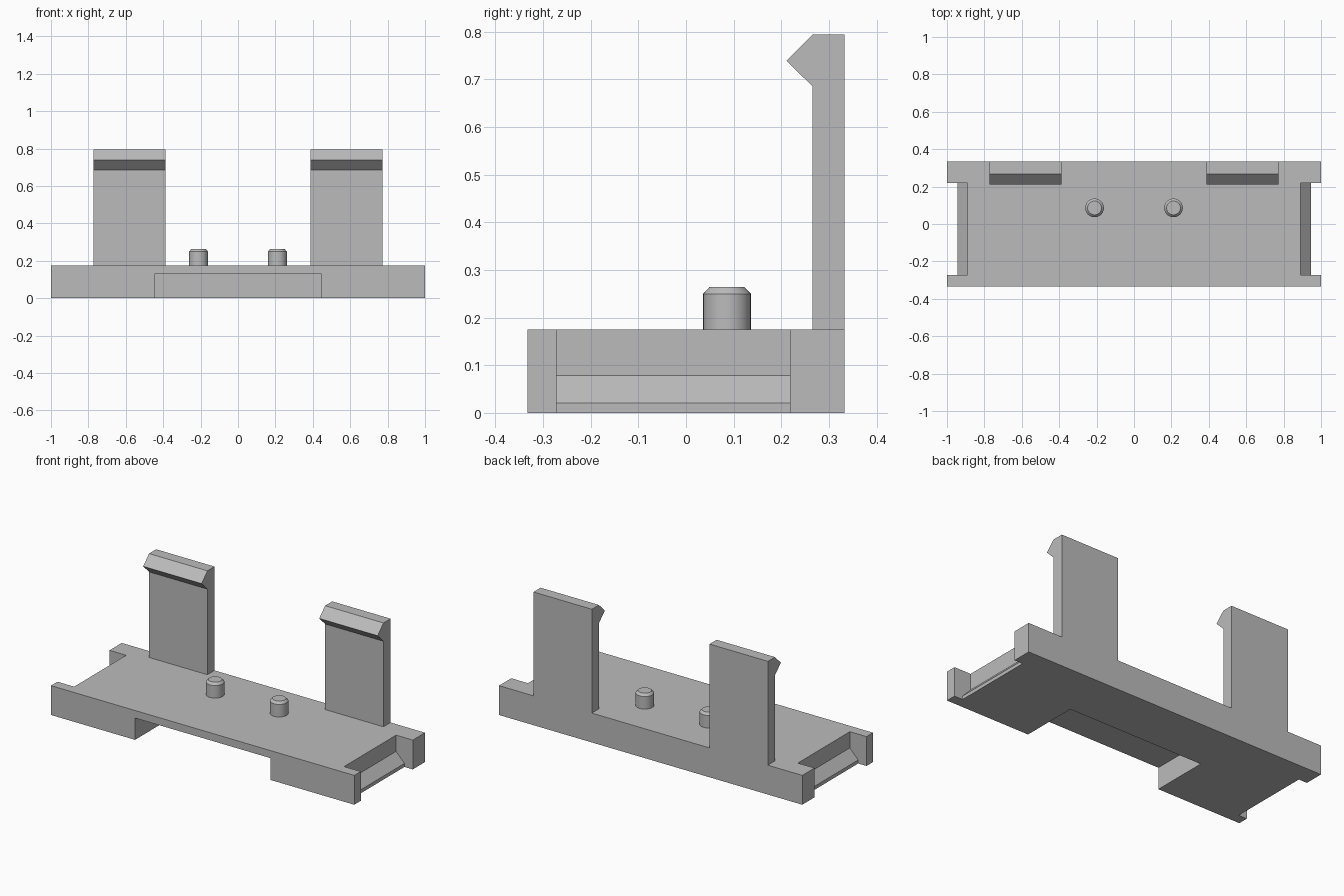
import bpy
import bmesh
import math
from mathutils import Vector

cube = bpy.data.objects.get("Cube")
if cube:
    bpy.data.objects.remove(cube, do_unlink=True)

grey = bpy.data.materials.new("plain_grey")
grey.use_nodes = True
grey.diffuse_color = (0.5, 0.5, 0.5, 1)
grey.node_tree.nodes["Principled BSDF"].inputs["Base Color"].default_value = (0.5, 0.5, 0.5, 1)

HALF_Y = 0.333
TOP = 0.175


def finish(name, bm):
    bmesh.ops.recalc_face_normals(bm, faces=bm.faces)
    mesh = bpy.data.meshes.new(name)
    bm.to_mesh(mesh)
    bm.free()
    mesh.materials.append(grey)
    obj = bpy.data.objects.new(name, mesh)
    bpy.context.collection.objects.link(obj)
    return obj


def prism(name, points, sweep):
    """Extrude a closed polygon along a vector."""
    bm = bmesh.new()
    face = bm.faces.new([bm.verts.new(p) for p in points])
    out = bmesh.ops.extrude_face_region(bm, geom=[face])
    moved = [g for g in out["geom"] if isinstance(g, bmesh.types.BMVert)]
    bmesh.ops.translate(bm, verts=moved, vec=Vector(sweep))
    return finish(name, bm)


def cut(target, cutter):
    cutter.hide_render = True
    mod = target.modifiers.new("cut", "BOOLEAN")
    mod.operation = "DIFFERENCE"
    mod.solver = "EXACT"
    mod.object = cutter
    bpy.context.view_layer.objects.active = target
    bpy.ops.object.modifier_apply(modifier=mod.name)
    bpy.data.objects.remove(cutter, do_unlink=True)


# Base plate with an open recess under the front edge
base = prism("base_plate",
             [(-1, -HALF_Y, 0), (1, -HALF_Y, 0), (1, HALF_Y, 0), (-1, HALF_Y, 0)],
             (0, 0, TOP))
cut(base, prism("recess_cutter",
                [(-0.446, -0.5, -0.1), (0.446, -0.5, -0.1),
                 (0.446, 0.012, -0.1), (-0.446, 0.012, -0.1)],
                (0, 0, 0.23)))

# Stepped, sloping notch profile, out from the end wall
notch = [(0.89, 0.3), (0.89, 0.078), (0.945, 0.021),
         (0.945, -0.1), (1.1, -0.1), (1.1, 0.3)]

# Hooked clip profile in y and z
clip = [(HALF_Y, TOP), (HALF_Y, 0.794), (0.266, 0.794),
        (0.211, 0.739), (0.266, 0.685), (0.266, TOP)]

# Peg profile as radius and height
peg = [(0, TOP), (0.05, TOP), (0.05, 0.25), (0.037, 0.264), (0, 0.264)]

for side, sign in (("left", 1), ("right", -1)):
    cut(base, prism("notch_cutter", [(sign * x, -0.272, z) for x, z in notch],
                    (0, 0.49, 0)))

    prism(side + "_clip", [(sign * 0.388, y, z) for y, z in clip],
          (sign * 0.385, 0, 0))

    # Locating peg with a chamfered top
    bm = bmesh.new()
    verts = [bm.verts.new((r, 0, z)) for r, z in peg]
    edges = [bm.edges.new(pair) for pair in zip(verts, verts[1:])]
    bmesh.ops.spin(bm, geom=verts + edges, cent=(0, 0, 0), axis=(0, 0, 1),
                   angle=math.tau, steps=32)
    bmesh.ops.remove_doubles(bm, verts=bm.verts, dist=0.0005)
    pin = finish(side + "_peg", bm)
    pin.location = (sign * 0.211, 0.086, 0)
    bpy.ops.object.select_all(action="DESELECT")
    pin.select_set(True)
    bpy.context.view_layer.objects.active = pin
    bpy.ops.object.shade_smooth_by_angle(angle=math.radians(30))
